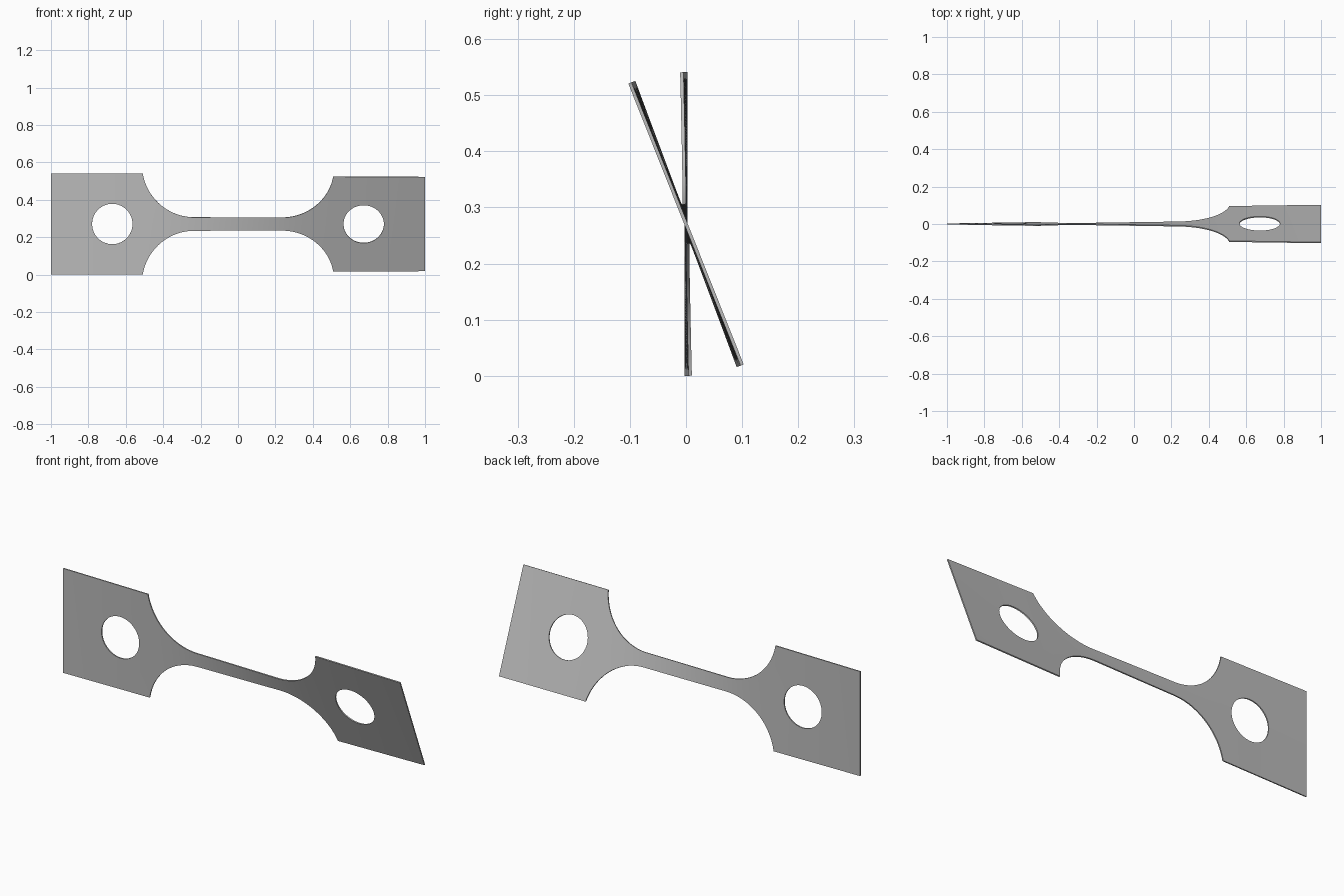
import bpy, bmesh, math

cube = bpy.data.objects.get("Cube")
if cube:
    bpy.data.objects.remove(cube, do_unlink=True)

HALF_H = 0.2705      # half height of the end plates
NECK = 0.036         # half height of the narrow bar
FILLET = 0.28        # fillet radius
FILLET_X = 0.233     # where the fillet leaves the bar
HOLE_X, HOLE_R = 0.672, 0.108
THICK = 0.006
TWIST = math.radians(21.7)


def outer(x):
    """Half height of the outline."""
    d = abs(x) - FILLET_X
    if d <= 0:
        return NECK
    if d >= FILLET:
        return HALF_H
    return min(HALF_H, NECK + FILLET - math.sqrt(FILLET ** 2 - d * d))


def inner(x):
    """Half height of the round hole."""
    d = abs(x) - HOLE_X
    return math.sqrt(max(0.0, HOLE_R ** 2 - d * d))


# Stations along the length: bar, fillet, hole, end
tip = math.acos((NECK + FILLET - HALF_H) / FILLET)
half = [FILLET_X * i / 12 for i in range(1, 12)]
half += [FILLET_X + FILLET * math.sin(tip * i / 24) for i in range(25)]
half += [HOLE_X - HOLE_R * math.cos(math.pi * i / 32) for i in range(33)]
half += [0.83, 0.89, 0.95, 1.0]
stations = [-x for x in reversed(half)] + [0.0] + half

# Twist builds up faster where the strip is narrower
angles = [0.0]
for a, b in zip(stations, stations[1:]):
    angles.append(angles[-1] + (b - a) / outer((a + b) / 2))
angles = [t * TWIST / angles[-1] for t in angles]

# Twisted sheet: an upper and a lower strip sharing the centre line
bm = bmesh.new()
for side in (1, -1):
    previous = None
    for x, t in zip(stations, angles):
        column = [bm.verts.new((x, -side * r * math.sin(t), HALF_H + side * r * math.cos(t)))
                  for r in (inner(x), outer(x))]
        if previous:
            loop = [previous[0], column[0], column[1], previous[1]]
            bm.faces.new(loop if side > 0 else loop[::-1])
        previous = column
bmesh.ops.remove_doubles(bm, verts=bm.verts, dist=1e-5)
mesh = bpy.data.meshes.new("twisted_test_strip")
bm.to_mesh(mesh)
bm.free()

strip = bpy.data.objects.new("twisted_test_strip", mesh)
bpy.context.collection.objects.link(strip)

# Plain grey metal
grey = bpy.data.materials.new("plain_grey")
grey.use_nodes = True
colour = (0.5, 0.5, 0.5, 1.0)
grey.diffuse_color = colour
grey.node_tree.nodes["Principled BSDF"].inputs["Base Color"].default_value = colour
mesh.materials.append(grey)

# Sheet thickness
solid = strip.modifiers.new("thickness", "SOLIDIFY")
solid.thickness = THICK
solid.offset = 0

bpy.context.view_layer.objects.active = strip
strip.select_set(True)
bpy.ops.object.modifier_apply(modifier=solid.name)
bpy.ops.object.shade_smooth_by_angle(angle=math.radians(30))
